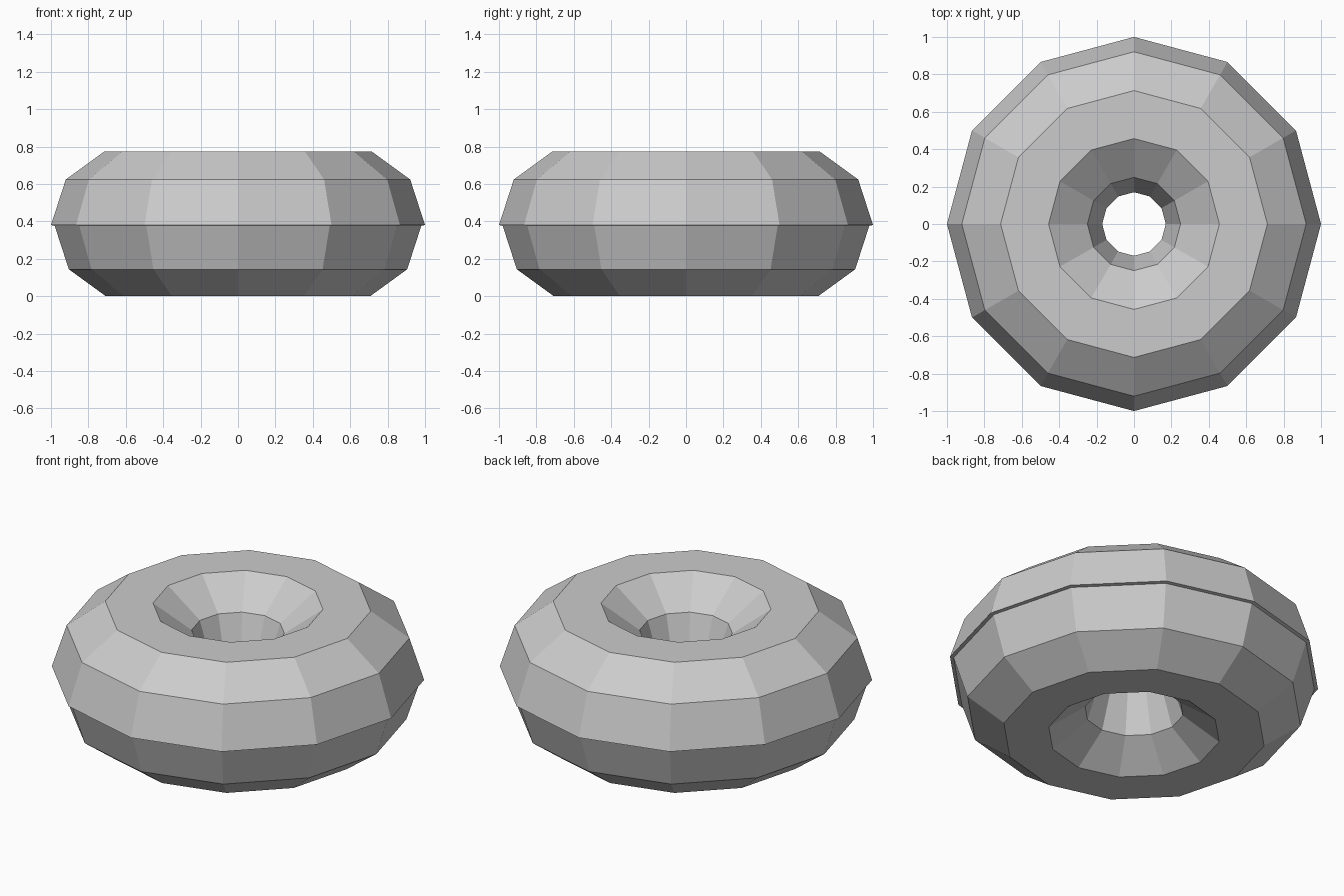
import bpy, bmesh
from math import cos, sin, tau

if "Cube" in bpy.data.objects:
    bpy.data.objects.remove(bpy.data.objects["Cube"])

RING_SIDES, TUBE_SIDES = 12, 10
RING_R = 0.585


def tube_points(r, z, first, last):
    """Points (radius, height) along part of the tube's cross-section."""
    return [(RING_R + r * cos(tau * i / TUBE_SIDES), z + r * sin(tau * i / TUBE_SIDES))
            for i in range(first, last)]


def revolve(name, profile):
    """Sweep a closed profile round the z axis with flat faces."""
    bm = bmesh.new()
    rings = [[bm.verts.new((r * cos(tau * k / RING_SIDES), r * sin(tau * k / RING_SIDES), z))
              for r, z in profile] for k in range(RING_SIDES)]
    n = len(profile)
    for k, a in enumerate(rings):
        b = rings[(k + 1) % RING_SIDES]
        for i in range(n):
            j = (i + 1) % n
            bm.faces.new((a[i], b[i], b[j], a[j]))
    bmesh.ops.recalc_face_normals(bm, faces=bm.faces)
    mesh = bpy.data.meshes.new(name)
    bm.to_mesh(mesh)
    bm.free()
    obj = bpy.data.objects.new(name, mesh)
    bpy.context.collection.objects.link(obj)
    return obj


# Dough: a full ring resting on the ground
revolve("dough", tube_points(0.395, 0.376, 0, TUBE_SIDES))

# Icing: slightly larger upper shell with a narrow ledge around its lower edge
half = TUBE_SIDES // 2
outer = tube_points(0.415, 0.380, 0, half + 1)
inner = tube_points(0.390, 0.376, 0, half + 1)
revolve("icing", outer + inner[::-1])
